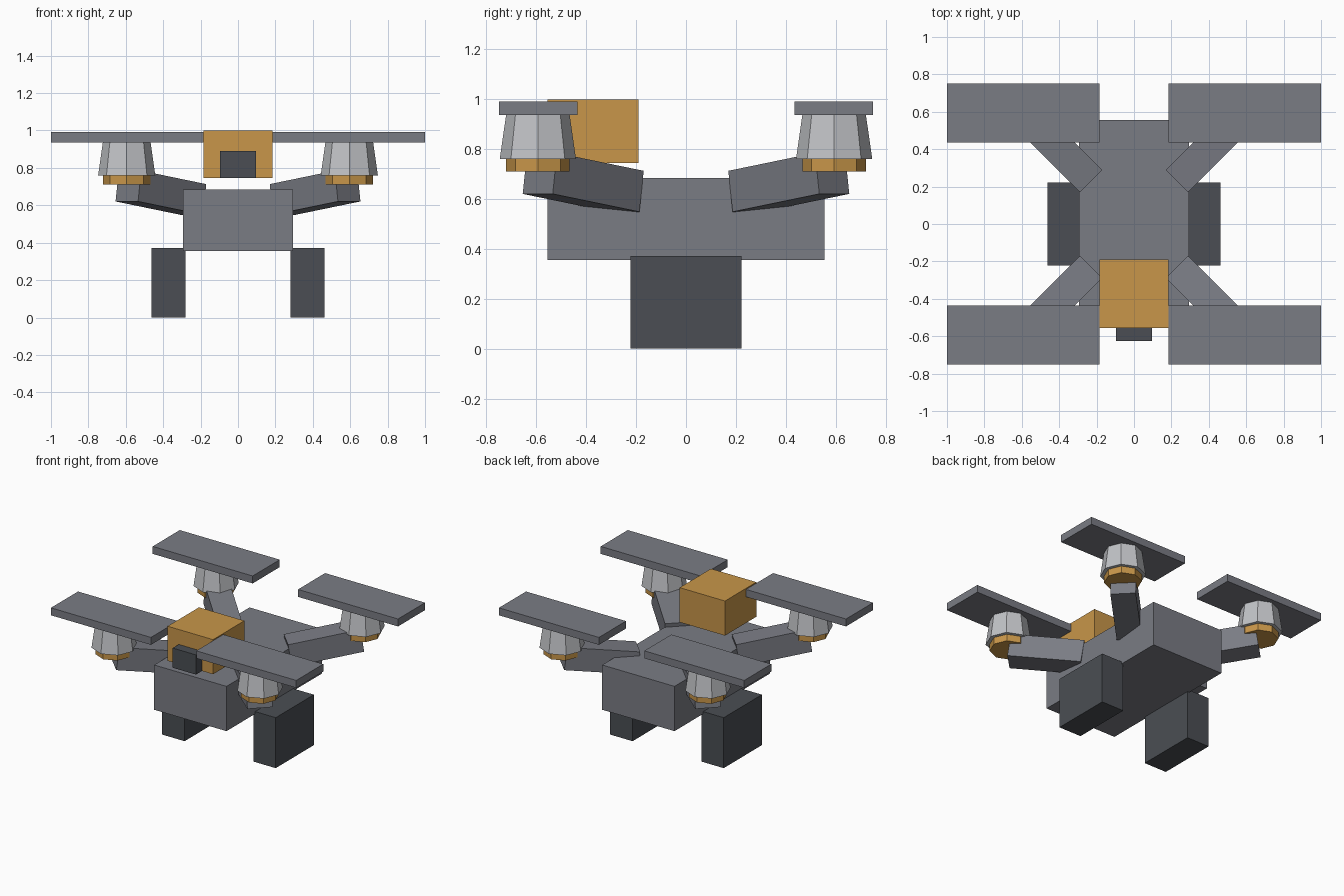
import bpy, math
from mathutils import Matrix, Vector

if "Cube" in bpy.data.objects:
    bpy.data.objects.remove(bpy.data.objects["Cube"])


def material(name, rgb):
    m = bpy.data.materials.new(name)
    m.diffuse_color = (*rgb, 1)
    m.use_nodes = True
    m.node_tree.nodes["Principled BSDF"].inputs["Base Color"].default_value = m.diffuse_color
    return m


GREY = material("mid_grey", (0.195, 0.202, 0.231))
DARK = material("dark_grey", (0.069, 0.076, 0.087))
ORANGE = material("orange", (0.578, 0.305, 0.067))
SILVER = material("silver", (0.53, 0.54, 0.565))


def box(name, lo, hi, mat):
    """Axis-aligned box between two corners."""
    lo, hi = Vector(lo), Vector(hi)
    bpy.ops.mesh.primitive_cube_add(size=1)
    ob = bpy.context.object
    ob.name = name
    ob.data.transform(Matrix.Translation((lo + hi) / 2) @ Matrix.Diagonal((*(hi - lo), 1)))
    ob.data.materials.append(mat)
    return ob


def drum(name, x, y, z0, z1, r0, r1, mat):
    """Eight-sided tapered drum."""
    bpy.ops.mesh.primitive_cone_add(vertices=8, radius1=r0, radius2=r1, depth=z1 - z0,
                                    location=(x, y, (z0 + z1) / 2))
    ob = bpy.context.object
    ob.name = name
    ob.data.materials.append(mat)


# Central hull, raised head block and front camera
box("body", (-0.295, -0.555, 0.355), (0.295, 0.555, 0.685), GREY)
box("head", (-0.185, -0.555, 0.745), (0.185, -0.19, 1.0), ORANGE)
box("camera", (-0.095, -0.625, 0.745), (0.095, -0.545, 0.89), DARK)

# Landing legs
for sx, side in ((-1, "left"), (1, "right")):
    xs = sorted((sx * 0.28, sx * 0.463))
    box(f"{side}_leg", (xs[0], -0.222, 0), (xs[1], 0.222, 0.372), DARK)

# Four rotor assemblies: rising diagonal arm, motor, housing and blade
for sx, side in ((-1, "left"), (1, "right")):
    for sy, end in ((-1, "front"), (1, "back")):
        tag = f"{end}_{side}"
        arm = box(f"{tag}_arm", (-0.2485, -0.085, -0.083), (0.2485, 0.085, 0.083), GREY)
        arm.data.transform(Matrix.Rotation(math.atan2(sy, sx), 4, 'Z')
                           @ Matrix.Translation((0.583, 0, 0.667))
                           @ Matrix.Rotation(math.radians(-8.3), 4, 'Y'))
        x, y = sx * 0.595, sy * 0.594
        drum(f"{tag}_motor", x, y, 0.71, 0.93, 0.127, 0.127, ORANGE)
        drum(f"{tag}_housing", x, y, 0.76, 0.94, 0.153, 0.127, SILVER)
        xs = sorted((sx * 0.185, sx * 1.0))
        ys = sorted((sy * 0.435, sy * 0.75))
        box(f"{tag}_blade", (xs[0], ys[0], 0.937), (xs[1], ys[1], 0.992), GREY)
